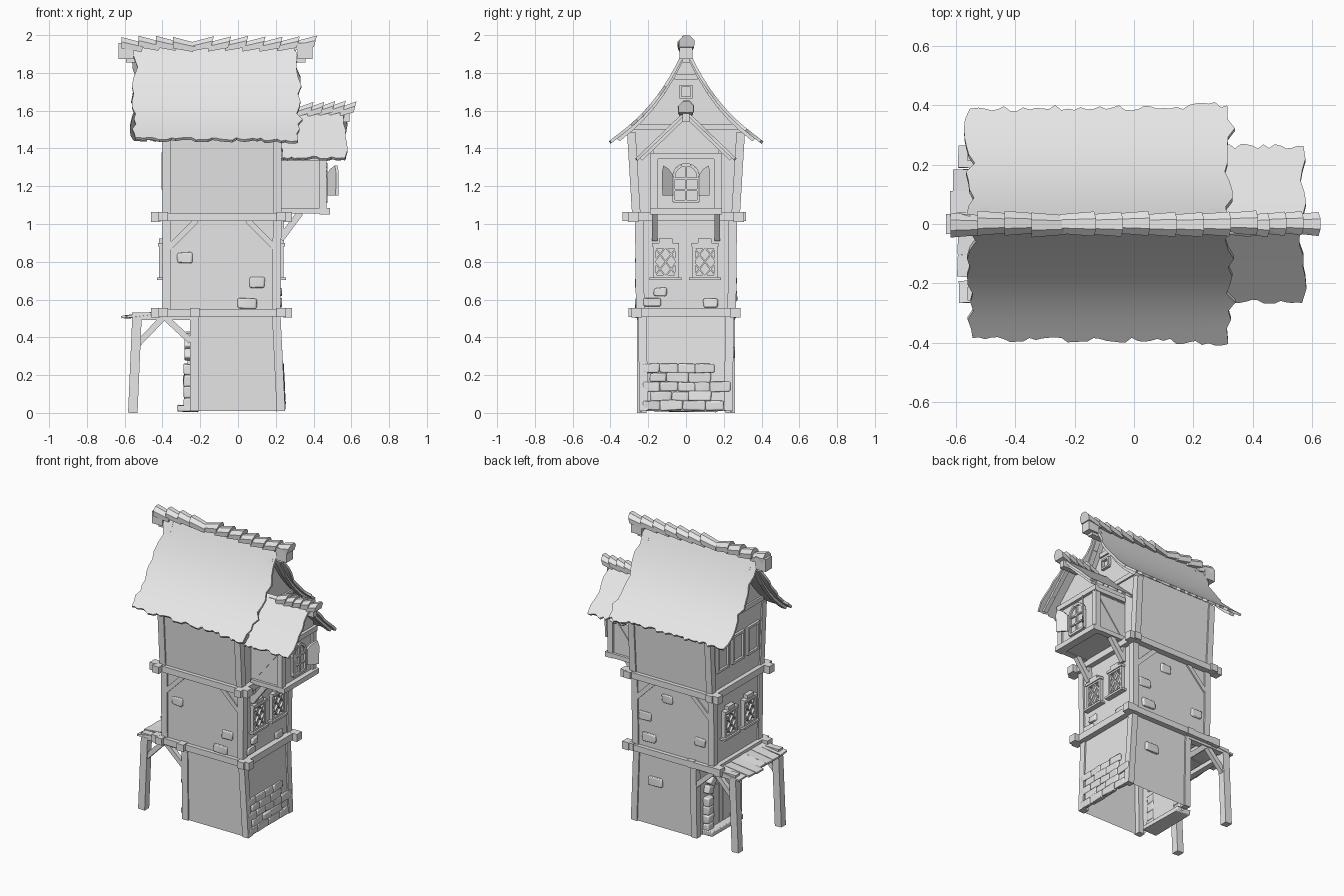
import bpy, bmesh, math, random
from mathutils import Vector as V

random.seed(4)
if "Cube" in bpy.data.objects:
    bpy.data.objects.remove(bpy.data.objects["Cube"])

grey = bpy.data.materials.new("plain grey")
grey.use_nodes = True
grey.diffuse_color = (0.8, 0.8, 0.8, 1)
grey.node_tree.nodes["Principled BSDF"].inputs["Base Color"].default_value = grey.diffuse_color


def finish(name, bm, smooth=False):
    bmesh.ops.recalc_face_normals(bm, faces=bm.faces)
    me = bpy.data.meshes.new(name)
    bm.to_mesh(me)
    bm.free()
    me.materials.append(grey)
    if smooth:
        me.polygons.foreach_set("use_smooth", [True] * len(me.polygons))
        me.set_sharp_from_angle(angle=math.radians(35))
    ob = bpy.data.objects.new(name, me)
    bpy.context.collection.objects.link(ob)
    return ob


def build(name, pieces, bevel=0, open_below=None):
    """One object made of several convex pieces, each a list of corner points."""
    bm = bmesh.new()
    for pts in pieces:
        bmesh.ops.convex_hull(bm, input=[bm.verts.new(p) for p in pts])
    bmesh.ops.dissolve_limit(bm, angle_limit=0.05, verts=bm.verts, edges=bm.edges)
    if open_below:
        under = [f for f in bm.faces if f.calc_center_median().z < open_below]
        bmesh.ops.delete(bm, geom=under, context='FACES')
    ob = finish(name, bm, bevel > 0)
    if bevel:
        mod = ob.modifiers.new("rounded", 'BEVEL')
        mod.width, mod.segments = bevel, 2
    return ob


def box(c, s):
    return [V(c) + V((i * s[0], j * s[1], k * s[2])) / 2
            for i in (-1, 1) for j in (-1, 1) for k in (-1, 1)]


def beam(a, b, w, d, side=(1, 0, 0)):
    """Bar from a to b, w wide along side and d across it."""
    a, b = V(a), V(b)
    along = (b - a).normalized()
    u = V(side)
    u = (u - along * u.dot(along)).normalized()
    v = along.cross(u)
    return [p + u * w / 2 * i + v * d / 2 * j for p in (a, b) for i in (-1, 1) for j in (-1, 1)]


def rock(c, s):
    return [p + V([random.uniform(-0.004, 0.004) for _ in range(3)]) for p in box(c, s)]


def prism(name, outline, x0, x1):
    """Outline of (y, z) points extruded along x."""
    bm = bmesh.new()
    f = bm.faces.new([bm.verts.new((x0, y, z)) for y, z in outline])
    new = bmesh.ops.extrude_face_region(bm, geom=[f])["geom"]
    bmesh.ops.translate(bm, vec=(x1 - x0, 0, 0), verts=[g for g in new if isinstance(g, bmesh.types.BMVert)])
    return finish(name, bm)


# Storeys: tapered walls and four corner posts each; the lowest is open underneath
def storey(name, z0, z1, low, high, post=0.045):
    ring = lambda z, d, m: [V((x, y, z)) for x in (d[0] + m, d[1] - m) for y in (-d[2] + m, d[2] - m)]
    build(name + "_walls", [ring(z0, low, 0.01) + ring(z1, high, 0.01)], open_below=0.02)
    ends = zip(ring(z0, low, post / 2), ring(z1, high, post / 2))
    build(name + "_posts", [beam(a, b, post, post) for a, b in ends])


storey("ground", 0.01, 0.52, (-0.255, 0.25, 0.245), (-0.255, 0.225, 0.255))
storey("middle", 0.53, 1.03, (-0.4, 0.225, 0.265), (-0.4, 0.23, 0.27))
storey("upper", 1.04, 1.485, (-0.4, 0.23, 0.285), (-0.4, 0.23, 0.312))

for z, y, reach, cross in ((0.53, 0.26, 0.295, (-0.395, -0.23, 0.23)), (1.037, 0.28, 0.327, (-0.395, 0.23))):
    build("belt_beams", [box((-0.085, s * y, z), (0.74, 0.045, 0.042)) for s in (-1, 1)]
          + [box((x, -0.01, z + 0.002), (0.05, reach * 2, 0.047)) for x in cross])
    build("belt_beam_ends", [box((x, s * y, z), (0.05, 0.055, 0.052)) for x in (-0.435, 0.262) for s in (-1, 1)])

build("wall_braces", [beam((x, s * 0.26, 0.87), (x + dx, s * 0.264, 1.02), 0.012, 0.03, (0, 1, 0))
                      for s in (-1, 1) for x, dx in ((-0.37, 0.15), (0.2, -0.15))])


# Roofs: thatch sheets, steeper towards the ridge, with ragged borders
def roof_z(y, half, low, slope, sweep):
    t = half - abs(y)
    return low + slope * t + sweep * t ** 3


def roof(name, x0, x1, shape, cols, rows, rag, flare):
    half = shape[0]
    bm = bmesh.new()
    reach = [[half * 0.95 + random.uniform(-rag, rag) * 0.6 + flare * (i / cols) ** 4
              for i in range(cols + 1)] for _ in (0, 1)]
    tears = [[random.uniform(-rag, rag) for _ in range(2 * rows + 1)] for _ in (0, 1)]
    grid = []
    for j in range(-rows, rows + 1):
        row = []
        for i in range(cols + 1):
            far = reach[j > 0][i] if abs(j) == rows else half * 0.93 * abs(j) / rows
            y = math.copysign(far, j)
            x = x0 + (x1 - x0) * i / cols
            if i in (0, cols):
                x += tears[i > 0][j + rows] + math.copysign(flare, i - 1) * abs(j) / rows
            row.append(bm.verts.new((x, y, roof_z(y, *shape))))
        grid.append(row)
    for a, b in zip(grid, grid[1:]):
        for i in range(cols):
            bm.faces.new((a[i], a[i + 1], b[i + 1], b[i]))
    bmesh.ops.recalc_face_normals(bm, faces=bm.faces)
    bmesh.ops.solidify(bm, geom=bm.faces[:], thickness=0.016)
    finish(name, bm, True)


MAIN = (0.41, 1.437, 0.75, 3.0)
BAY = (0.275, 1.34, 0.95, 0.2)
roof("main_roof", -0.545, 0.315, MAIN, 40, 13, 0.017, 0.014)
roof("bay_roof", 0.225, 0.57, BAY, 18, 7, 0.013, 0)


def gable(name, shape, half, x0, x1, base, drop):
    n = 8
    top = [(half * k / n, roof_z(half * k / n, *shape) - drop) for k in range(n, -n - 1, -1)]
    prism(name, [(-half, base), (half, base)] + top, x0, x1)


gable("main_gable", MAIN, 0.3, -0.39, 0.22, 1.46, 0.025)
gable("bay_gable", BAY, 0.175, 0.22, 0.455, 1.33, 0.03)


def rafters(name, shape, x, end, n, size):
    ys = [end * k / n for k in range(n + 1)]
    pts = [(y, roof_z(y, *shape) - 0.028) for y in ys]
    build(name, [beam((x, s * a[0], a[1]), (x, s * b[0], b[1]), size, 0.024)
                 for s in (-1, 1) for a, b in zip(pts, pts[1:])])


for x in (-0.5, 0.275):
    rafters("main_rafters", MAIN, x, 0.36, 6, 0.035)
rafters("bay_rafters", BAY, 0.53, 0.24, 3, 0.03)
build("ridge_beam_ends", [box((x, 0, 1.915), (0.08, 0.068, 0.085)) for x in (-0.592, 0.355)])
build("ridge_beam", [box((-0.117, 0, 1.875), (0.95, 0.04, 0.04))])
build("bay_ridge_beam", [box((0.42, 0, 1.565), (0.34, 0.036, 0.05))])
build("gable_rails", [box((x, 0, z), (0.02, w, 0.03)) for x in (-0.392, 0.222)
                      for z, w in ((1.515, 0.55), (1.78, 0.12))])
build("gable_vent", [box((x, y, z), (0.03, w, h)) for x in (-0.39, 0.225)
                     for y, z, w, h in ((0, 1.73, 0.07, 0.012), (0, 1.67, 0.07, 0.012),
                                        (-0.03, 1.7, 0.012, 0.05), (0.03, 1.7, 0.012, 0.05))])


# Ridge caps: tapered half-round tiles, each lifted over its neighbour
def ridge_caps(name, x0, x1, count, z, r, turn):
    step = (x1 - x0) / count
    caps = []
    for i in range(count):
        a = x0 + i * step
        ends = [(a - 0.008, 0.84, -0.007), (a + step + 0.012, 1.08, 0.016)]
        if i < turn:
            ends = [(a - 0.012, 1.08, 0.016), (a + step + 0.008, 0.84, -0.007)]
        wob = random.uniform(-0.004, 0.004)
        caps.append([V((x + (0.012 * math.sin(t) if x > a else 0), wob + r * k * math.cos(t),
                        z + lift + wob + r * k * math.sin(t)))
                     for x, k, lift in ends for t in [math.pi * (n / 5 * 1.3 - 0.15) for n in range(6)]])
    build(name, caps)


ridge_caps("ridge_caps", -0.605, 0.395, 11, 1.937, 0.041, 4)
ridge_caps("bay_ridge_caps", 0.32, 0.605, 5, 1.594, 0.04, 0)

# Projecting bay with floor, posts, rails and side braces
build("bay_walls", [box((0.335, 0, 1.21), (0.24, 0.345, 0.3))])
build("bay_posts", [box((0.45, s * 0.168, 1.21), (0.038, 0.038, 0.3)) for s in (-1, 1)])
build("bay_rails", [box((0.46, 0, z), (w, 0.38, 0.034)) for z, w in ((1.068, 0.055), (1.36, 0.03))]
      + [box((0.35, s * 0.17, z), (0.24, 0.04, 0.03)) for z in (1.07, 1.35) for s in (-1, 1)])
build("bay_side_braces", [beam((0.25, s * 0.173, 1.1), (0.42, s * 0.173, 1.31), 0.01, 0.025, (0, 1, 0))
                          for s in (-1, 1)])
build("bay_brackets", [beam((0.225, s * 0.165, 0.92), (0.33, s * 0.165, 1.06), 0.03, 0.035, (0, 1, 0))
                       for s in (-1, 1)])
build("bay_bracket_feet", [box((0.228, s * 0.165, 0.98), (0.03, 0.03, 0.13)) for s in (-1, 1)])


# Arched outline used by the bay window and the door
def arch(half, z0, spring, n=8):
    curve = [(half * math.cos(math.pi * k / n), spring + half * math.sin(math.pi * k / n)) for k in range(n + 1)]
    return [(half, z0)] + curve + [(-half, z0)]


ring = arch(0.065, 1.12, 1.25)
prism("bay_window_pane", ring, 0.452, 0.462)
build("bay_window_frame", [beam((0.462, *a), (0.462, *b), 0.025, 0.016)
                           for a, b in zip(ring, ring[1:] + ring[:1])]
      + [box((0.464, 0, 1.215), (0.018, 0.01, 0.19)), box((0.464, 0, 1.24), (0.018, 0.12, 0.01)),
         box((0.464, 0, 1.18), (0.018, 0.12, 0.01))])
for s in (-1, 1):
    leaf = [(0.07, 1.15), (0.125, 1.15), (0.128, 1.27), (0.12, 1.31), (0.09, 1.29), (0.07, 1.26)]
    build("shutter", [[V((0.47 + (y - 0.07) * 0.85 + d, s * y, z)) for y, z in leaf for d in (0, 0.014)]])


# Windows: s is the way the wall faces, seen along x
def window(x, s, y, z, w, h):
    bars = [box((x + s * 0.01, y + k * w / 2, z), (0.03, 0.016, h)) for k in (-1, 1)]
    return bars + [box((x + s * 0.01, y, z + k * h / 2), (0.03, w + 0.016, 0.016)) for k in (-1, 1)]


def lattice_window(x, s, y, z, w, h, nx=2, nz=2):
    bars = window(x, s, y, z, w, h) + [box((x, y, z), (0.012, w, h))]
    for i in range(nx):
        for j in range(nz):
            a, b = y + w * (i / nx - 0.5), y + w * ((i + 1) / nx - 0.5)
            c, d = z + h * (j / nz - 0.5), z + h * ((j + 1) / nz - 0.5)
            bars += [beam((x + s * 0.012, a, p), (x + s * 0.012, b, q), 0.018, 0.008) for p, q in ((c, d), (d, c))]
    bars += [box((x + s * 0.014, y, z - h / 2 - 0.012), (0.045, w + 0.05, 0.014)),
             box((x + s * 0.012, y, z + h / 2 + 0.012), (0.04, w + 0.026, 0.018)),
             box((x + s * 0.01, y, z + h / 2 + 0.032), (0.035, w * 0.6, 0.026))]
    build("lattice_window", bars)


for y in (-0.108, 0.1):
    lattice_window(0.217, 1, y, 0.8, 0.118, 0.155)
    lattice_window(-0.392, -1, y, 0.8, 0.118, 0.155)
for y in (-0.165, 0, 0.165):
    build("upper_window", window(-0.381, -1, y, 1.28, 0.115, 0.18) + [box((-0.384, y, 1.28), (0.014, 0.115, 0.18))])

# Loose stones showing through the plaster
for s, spots in ((-1, ((-0.28, 0.82, 0.08), (0.1, 0.69, 0.08), (0.05, 0.58, 0.1))),
                 (1, ((-0.04, 0.92, 0.08), (0.13, 0.76, 0.09), (0.1, 0.62, 0.1), (-0.29, 0.69, 0.08),
                      (0.06, 0.32, 0.1)))):
    build("plaster_stones", [rock((x, s * (0.25 if z > 0.5 else 0.238), z), (w, 0.035, 0.055))
                             for x, z, w in spots], 0.008)
build("side_stones", [rock((0.216, y, z), (0.03, w, 0.045))
                      for y, z, w in ((-0.18, 0.585, 0.095), (-0.135, 0.64, 0.065), (0.13, 0.58, 0.075))], 0.008)
courses = []
for k in range(5):
    y, z = -0.23 + 0.04 * (k % 2), 0.04 + 0.049 * k
    while y < 0.13:
        w = random.uniform(0.08, 0.125)
        courses.append(rock((0.238 - 0.05 * z, y + w / 2, z), (0.03, w, 0.049)))
        y += w
build("base_stones", courses, 0.008)

# Door with stone surround and step
prism("door", arch(0.1, 0.02, 0.27), -0.262, -0.24)
build("door_planks", [box((-0.262, y, 0.17), (0.012, 0.036, 0.29)) for y in (-0.08, -0.04, 0, 0.04, 0.08)])
jambs = [rock((-0.262, s * 0.13, 0.05 + 0.06 * k), (0.05, 0.065, 0.06)) for s in (-1, 1) for k in range(4)]
keys = [0.3 + (math.pi - 0.6) * k / 6 for k in range(7)]
keys = [beam((-0.262, 0.1 * math.cos(t), 0.27 + 0.1 * math.sin(t)),
             (-0.262, 0.16 * math.cos(t), 0.27 + 0.16 * math.sin(t)), 0.045, 0.052) for t in keys]
build("door_stones", jambs + keys, 0.008)
build("door_step", [rock((-0.265, 0, 0.024), (0.11, 0.34, 0.034))], 0.006)

# Porch: splayed posts, beams, braces and plank cover
for s in (-1, 1):
    y = s * 0.235
    build("porch_post", [beam((-0.557, y, 0), (-0.535, y, 0.505), 0.05, 0.05)])
    build("porch_beam", [box((-0.395, y, 0.512), (0.33, 0.045, 0.04))])
    build("porch_braces", [beam((-0.535, y, 0.36), (-0.4, y, 0.5), 0.03, 0.032, (0, 1, 0)),
                           beam((-0.25, y, 0.38), (-0.38, y, 0.5), 0.03, 0.032, (0, 1, 0))])
build("porch_cross_beam", [box((-0.535, 0, 0.488), (0.04, 0.5, 0.03))])
build("porch_planks", [beam((-0.38, -0.222 + 0.074 * k, 0.535),
                            (random.uniform(-0.62, -0.58), -0.222 + 0.074 * k + random.uniform(-0.01, 0.01), 0.507),
                            0.074, 0.013, (0, 1, 0.06 * (k % 3 - 1))) for k in range(7)])
